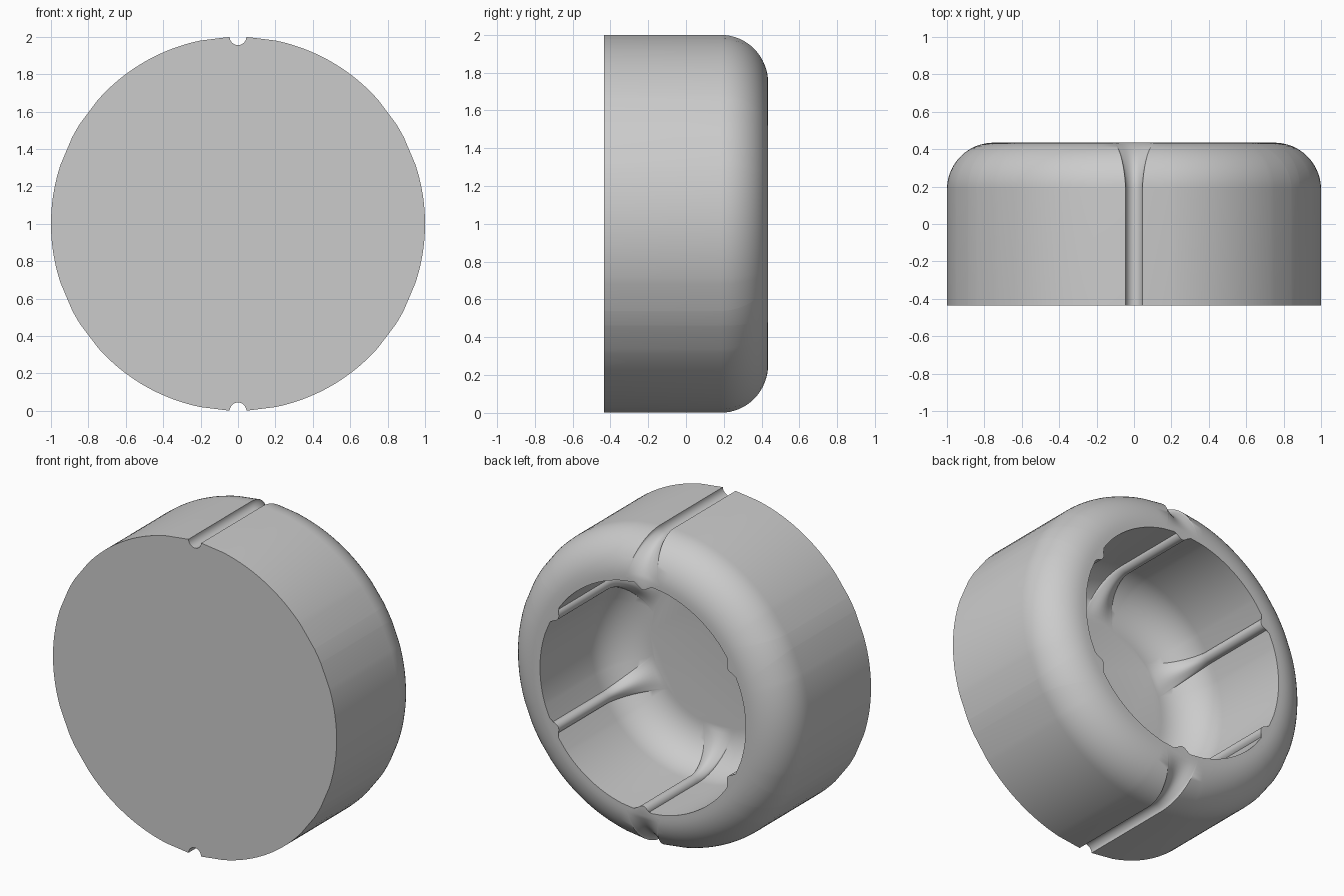
import bpy, bmesh, math

cube = bpy.data.objects.get("Cube")
if cube:
    bpy.data.objects.remove(cube)

# Main sizes of the cap
HALF, OUTER, INNER = 0.435, 1.0, 0.725
FILLET, FLOOR_Y = 0.25, -0.32
GROOVE, RIB = 0.045, 0.036
FEATURES, STEPS, GAP_STEPS, ARC_STEPS = 6, 14, 20, 16
SECTOR = 2 * math.pi / FEATURES
MARGIN = 0.2  # angular half-width reserved around each groove or rib


def profile_rows():
    """Each row: radius, y, normal (radial, y), flare 0..1, is_outer."""
    rows = [(OUTER, -HALF, 1, 0, 0, True)]
    for i in range(ARC_STEPS + 1):
        t = i / ARC_STEPS
        c, s = math.cos(t * math.pi / 2), math.sin(t * math.pi / 2)
        rows.append((OUTER - FILLET + FILLET * c, HALF - FILLET + FILLET * s, c, s, t, True))
    rows.append((INNER, HALF, -1, 0, 0, False))
    for i in range(ARC_STEPS + 1):
        t = i / ARC_STEPS
        c, s = math.cos(t * math.pi / 2), math.sin(t * math.pi / 2)
        rows.append((INNER - FILLET + FILLET * c, FLOOR_Y + FILLET - FILLET * s, -c, s, t, False))
    return rows


def section(u, t):
    """Half-round section that softens into a bell as it flares."""
    q = max(0.0, 1 - u * u)
    return (1 - t) * math.sqrt(q) + t * q * q


def ring(bm, row):
    r, y, nr, ny, t, outer = row
    size = GROOVE if outer else RIB
    width = size + 0.075 * t ** 1.6
    depth = size * (1 - t ** 3)
    verts = []
    for k in range(FEATURES):
        base = math.pi / 2 + k * SECTOR
        # Outer grooves only at top and bottom, ribs at every position
        amount = (-depth if k % 3 == 0 else 0) if outer else depth
        points = []
        for i in range(STEPS + 1):
            u = math.sin(math.pi * (i / STEPS - 0.5))
            points.append((base + math.asin(u * width / r), amount * section(u, t)))
        for i in range(GAP_STEPS + 1):
            points.append((base + MARGIN + (SECTOR - 2 * MARGIN) * i / GAP_STEPS, 0))
        for a, h in points:
            rr, yy = r + nr * h, y + ny * h
            verts.append(bm.verts.new((rr * math.cos(a), yy, 1 + rr * math.sin(a))))
    return verts


# Cap body: grooved outside, rounded rim, ribbed cavity
bm = bmesh.new()
rings = [ring(bm, row) for row in profile_rows()]
for a, b in zip(rings, rings[1:]):
    for i in range(len(a)):
        j = (i + 1) % len(a)
        bm.faces.new((a[i], a[j], b[j], b[i]))
bm.faces.new(rings[0])   # closed front
bm.faces.new(rings[-1])  # cavity floor
bmesh.ops.recalc_face_normals(bm, faces=bm.faces)
mesh = bpy.data.meshes.new("cap_body")
bm.to_mesh(mesh)
bm.free()

body = bpy.data.objects.new("cap_body", mesh)
bpy.context.collection.objects.link(body)
mat = bpy.data.materials.new("light_grey")
mat.use_nodes = True
grey = (0.6, 0.6, 0.6, 1)
mat.diffuse_color = grey
mat.node_tree.nodes["Principled BSDF"].inputs["Base Color"].default_value = grey
mesh.materials.append(mat)

bpy.ops.object.select_all(action="DESELECT")
body.select_set(True)
bpy.context.view_layer.objects.active = body
bpy.ops.object.shade_smooth_by_angle(angle=math.radians(35))
